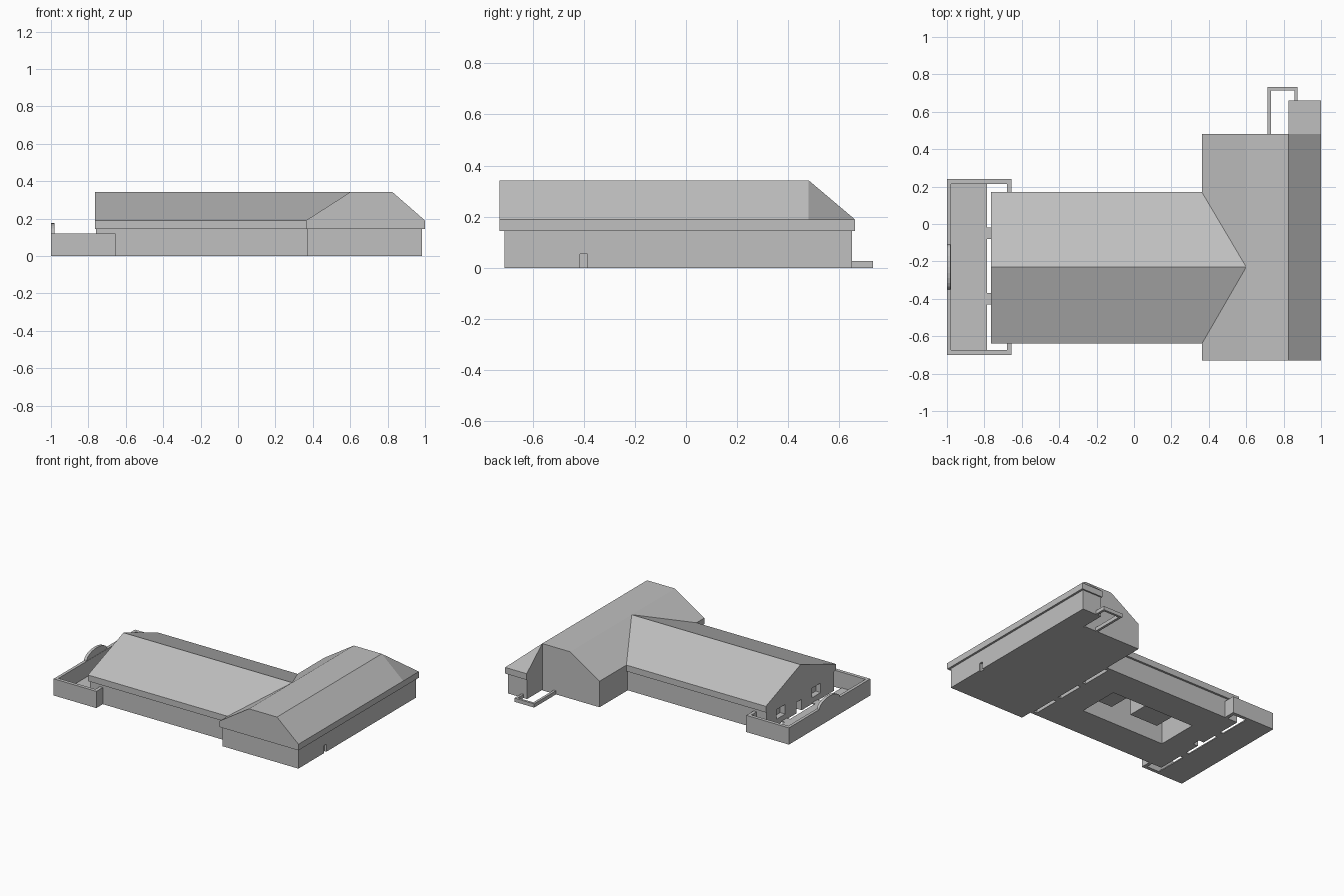
import bpy, bmesh, math

if "Cube" in bpy.data.objects:
    bpy.data.objects.remove(bpy.data.objects["Cube"], do_unlink=True)

grey = bpy.data.materials.new("plain_grey")
grey.use_nodes = True
colour = (0.53, 0.53, 0.53, 1)
grey.diffuse_color = colour
grey.node_tree.nodes["Principled BSDF"].inputs["Base Color"].default_value = colour


def make(name, verts, faces):
    bm = bmesh.new()
    vs = [bm.verts.new(v) for v in verts]
    for f in faces:
        bm.faces.new([vs[i] for i in f])
    bmesh.ops.recalc_face_normals(bm, faces=bm.faces)
    mesh = bpy.data.meshes.new(name)
    bm.to_mesh(mesh)
    bm.free()
    mesh.materials.append(grey)
    ob = bpy.data.objects.new(name, mesh)
    bpy.context.collection.objects.link(ob)
    return ob


def prism(name, profile, axis, start, end):
    """Extrude a profile of (horizontal, z) points along x or y."""
    def place(t, p):
        return (t, p[0], p[1]) if axis == "x" else (p[0], t, p[1])
    n = len(profile)
    verts = [place(t, p) for t in (start, end) for p in profile]
    faces = [range(n), range(n, 2 * n)]
    faces += [(i, (i + 1) % n, n + (i + 1) % n, n + i) for i in range(n)]
    return make(name, verts, faces)


def box(name, x, y, z):
    return prism(name, [(x[0], z[0]), (x[1], z[0]), (x[1], z[1]), (x[0], z[1])], "y", *y)


def cut(targets, x, y, z):
    cutter = box("cutter", x, y, z)
    cutter.hide_render = True
    for ob in targets:
        mod = ob.modifiers.new("opening", "BOOLEAN")
        mod.operation = "DIFFERENCE"
        mod.solver = "EXACT"
        mod.object = cutter
        bpy.context.view_layer.update()
        graph = bpy.context.evaluated_depsgraph_get()
        result = bpy.data.meshes.new_from_object(ob.evaluated_get(graph))
        ob.modifiers.clear()
        ob.data = result
    bpy.data.objects.remove(cutter, do_unlink=True)


EAVE, GUTTER, RIDGE = 0.145, 0.19, 0.342

# Main hall: inset walls under a gabled roof with a deep eave band
hall_walls = box("hall_walls", (-0.76, 0.38), (-0.625, 0.155), (0, EAVE))
hall_roof = prism("hall_roof", [(-0.64, EAVE), (-0.64, GUTTER), (-0.23, RIDGE),
                                (0.17, GUTTER), (0.17, EAVE)], "x", -0.765, 0.6)

# Open shaft in the underside, with two hanging blocks
cut([hall_walls, hall_roof], (-0.56, 0.12), (-0.38, -0.07), (-0.1, 0.27))
for i, x in enumerate([(-0.45, -0.22), (-0.06, 0.08)]):
    box(f"hanging_block_{i}", x, (-0.3, -0.14), (0.06, 0.28))

# Slots between the floors
for y in [(-0.6, -0.4), (-0.35, -0.15), (-0.1, 0.13)]:
    cut([hall_walls], (0.335, 0.36), y, (-0.1, 0.1))

# Gable end windows and door
for y, z in [((-0.47, -0.37), (0.045, 0.115)), ((-0.06, 0.04), (0.045, 0.115)),
             ((-0.25, -0.19), (0.0, 0.08))]:
    cut([hall_walls], (-0.9, -0.72), y, z)

# Cross wing: flat-topped roof, inset walls and a flush rear block
wing_walls = box("wing_walls", (0.37, 0.985), (-0.71, 0.47), (0, EAVE))
prism("wing_roof", [(0.363, EAVE), (0.363, GUTTER), (0.6, RIDGE), (0.826, RIDGE),
                    (1, GUTTER), (1, EAVE)], "y", -0.73, 0.48)
box("wing_rear_block", (0.363, 0.826), (0.15, 0.48), (0, EAVE))
cut([wing_walls], (0.97, 1.1), (-0.415, -0.385), (-0.1, 0.055))

# Rear annex with a warped corner roof
box("annex_walls", (0.83, 0.985), (0.46, 0.65), (0, EAVE))
box("annex_eave", (0.826, 1), (0.48, 0.66), (EAVE, GUTTER))
make("annex_roof",
     [(0.826, 0.48, RIDGE), (1, 0.48, GUTTER), (1, 0.66, GUTTER),
      (0.826, 0.66, GUTTER), (0.826, 0.48, GUTTER)],
     [(0, 1, 2, 3), (0, 3, 4), (0, 4, 1), (1, 4, 3, 2)])

# Low rail around the rear yard
rail = (0, 0.027)
box("rail_left", (0.715, 0.733), (0.48, 0.732), rail)
box("rail_back", (0.715, 0.875), (0.715, 0.732), rail)
box("rail_right", (0.858, 0.875), (0.65, 0.732), rail)

# Walled courtyard
wall = (0, 0.122)
box("court_wall_side", (-1, -0.978), (-0.7, 0.24), wall)
for name, outer, inner, hall in [("front", -0.7, -0.675, -0.62), ("back", 0.24, 0.215, 0.15)]:
    box(f"court_wall_{name}", (-1, -0.655), sorted((outer, inner)), wall)
    box(f"court_return_{name}", (-0.68, -0.655), sorted((outer, hall)), wall)
box("court_floor", (-0.985, -0.785), (-0.68, 0.22), (0, 0.008))
for y in (-0.4, -0.05):
    box("court_threshold", (-0.79, -0.75), (y - 0.03, y + 0.03), (0, 0.008))

# Arched gateway in the courtyard wall
arch = [(-0.23 - 0.12 * math.cos(math.pi * i / 12),
         0.12 + 0.056 * math.sin(math.pi * i / 12)) for i in range(13)]
prism("arched_gate", [(-0.35, 0)] + arch + [(-0.11, 0)], "x", -1.0, -0.98)
